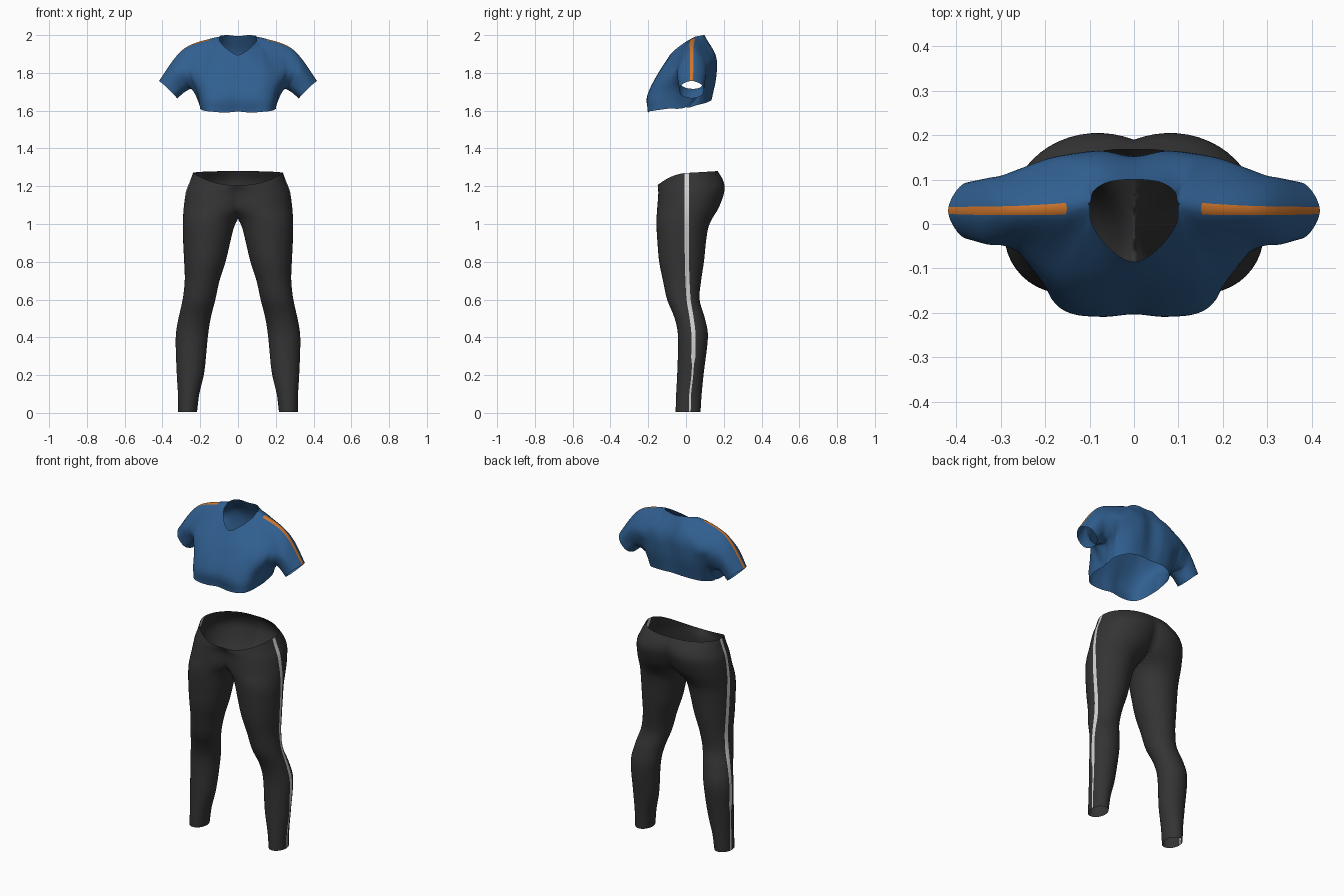
import bpy, bmesh, math
from mathutils import Vector

cube = bpy.data.objects.get("Cube")
if cube:
    bpy.data.objects.remove(cube, do_unlink=True)


def material(name, color):
    mat = bpy.data.materials.new(name)
    mat.use_nodes = True
    mat.diffuse_color = (*color, 1)
    bsdf = mat.node_tree.nodes["Principled BSDF"]
    bsdf.inputs["Base Color"].default_value = (*color, 1)
    bsdf.inputs["Roughness"].default_value = 0.8
    return mat


charcoal = material("charcoal fabric", (0.034, 0.034, 0.034))
white = material("white stripe", (0.65, 0.65, 0.65))
blue = material("blue fabric", (0.03, 0.115, 0.28))
orange = material("orange stripe", (0.62, 0.18, 0.025))


def spline(points, before, after, steps):
    """Smooth curve through the points, shaped at its ends by two extra points."""
    p = [before, *points, after]
    curve = []
    for i in range(1, len(p) - 2):
        a, b, c, d = p[i - 1:i + 3]
        for k in range(steps):
            t = k / steps
            curve.append(b + (c - a) * (t / 2) + (a * 2 - b * 5 + c * 4 - d) * (t * t / 2)
                         + (b * 3 - a - c * 3 + d) * (t ** 3 / 2))
    return curve + [points[-1].copy()]


def extend(end, inner):
    return end * 2 - inner


def add_grid(bm, grid, is_stripe, closed=False):
    """Skin a grid of points; faces lying in the centre plane are left out."""
    verts = [[bm.verts.new(p) for p in row] for row in grid]
    count = len(grid[0])
    for i in range(len(grid) - 1):
        for j in range(count if closed else count - 1):
            k = (j + 1) % count
            quad = [verts[i][j], verts[i][k], verts[i + 1][k], verts[i + 1][j]]
            if all(v.co.x < 1e-5 for v in quad):
                continue
            bm.faces.new(quad).material_index = int(is_stripe(i, j))


def finish(bm, name, materials):
    """Weld the half garment, mirror it and shade it smooth."""
    bmesh.ops.remove_doubles(bm, verts=bm.verts, dist=0.0002)
    loose = [v for v in bm.verts if not v.link_faces]
    bmesh.ops.delete(bm, geom=loose, context='VERTS')
    bmesh.ops.recalc_face_normals(bm, faces=bm.faces)
    mesh = bpy.data.meshes.new(name)
    bm.to_mesh(mesh)
    bm.free()
    for mat in materials:
        mesh.materials.append(mat)
    for poly in mesh.polygons:
        poly.use_smooth = True
    obj = bpy.data.objects.new(name, mesh)
    bpy.context.collection.objects.link(obj)
    mirror = obj.modifiers.new("mirror", 'MIRROR')
    mirror.use_clip = True
    mirror.merge_threshold = 0.0005


# Leggings: height, inner x, outer x, front y, back y, stripe y
leg_sections = [
    (0.005, .217, .317, -.055, .077, .02),
    (.1, .205, .318, -.052, .083, .022),
    (.22, .178, .325, -.046, .095, .035),
    (.4, .16, .33, -.042, .116, .04),
    (.5, .145, .315, -.06, .1, .03),
    (.6, .12, .293, -.1, .072, .014),
    (.7, .098, .282, -.122, .08, .008),
    (.8, .066, .285, -.142, .095, .005),
    (.9, .042, .29, -.151, .105, .004),
    (.98, .022, .292, -.156, .118, .004),
    (1.03, -.005, .291, -.156, .14, .004),
    (1.09, -.07, .287, -.152, .175, .004),
    (1.17, -.1, .276, -.147, .203, .004),
    (1.22, -.13, .257, -.148, .198, .004),
    (1.27, -.19, .238, -.15, .168, .004),
]


def leg_ring(section):
    """Closed ring that opens into half a pelvis where it crosses the centre."""
    z, x_in, x_out, front, back, stripe = section
    cx, rx = (x_in + x_out) / 2, (x_out - x_in) / 2
    cy, ry = (front + back) / 2, (back - front) / 2
    half = 0.011 if z > 0.28 else 0.005
    low = math.asin((stripe - half - cy) / ry)
    high = math.asin((stripe + half - cy) / ry)
    split = min(2.3, math.acos(max(-1, min(1, -cx / rx))))
    stops = [high, split, math.tau - split, math.tau + low]
    angles = []
    for a, b, n in zip(stops, stops[1:], (16, 12, 16)):
        angles += [a + (b - a) * k / n for k in range(n)]
    angles.append(stops[-1])
    lift = max(0, (z - 1.08) / 0.19)
    ring = []
    for a in angles:
        x, y = max(0, cx + rx * math.cos(a)), cy + ry * math.sin(a)
        drop = 0.06 * y - 0.055 * (max(0, -y) / 0.15) ** 2
        ring.append(Vector((x, y, z + drop * lift ** 2)))
    return ring


sections = [Vector(s) for s in leg_sections]
sections = spline(sections, extend(sections[0], sections[1]),
                  extend(sections[-1], sections[-2]), 5)
rings = [leg_ring(s) for s in sections]
bm = bmesh.new()
last = len(rings[0]) - 1
add_grid(bm, rings, lambda i, j: j == last, closed=True)
finish(bm, "leggings", [charcoal, white])

# Crop top: columns from the centre to the cuff, each from hem or underarm
# up to neckline or shoulder
front_columns = [
    [(0, -.195, 1.595), (0, -.2, 1.68), (0, -.145, 1.8), (0, -.085, 1.895)],
    [(.07, -.2, 1.59), (.07, -.205, 1.68), (.075, -.14, 1.81), (.055, -.055, 1.925)],
    [(.14, -.2, 1.595), (.14, -.195, 1.68), (.14, -.125, 1.82), (.095, 0, 1.965)],
    [(.18, -.17, 1.6), (.185, -.165, 1.68), (.19, -.1, 1.82), (.103, .045, 1.99)],
    [(.2, -.1, 1.61), (.21, -.11, 1.69), (.235, -.075, 1.82), (.15, .035, 1.98)],
    [(.2, 0, 1.62), (.225, -.06, 1.71), (.265, -.055, 1.82), (.23, .031, 1.957)],
    [(.235, .03, 1.71), (.265, -.03, 1.735), (.3, -.045, 1.82), (.29, .03, 1.925)],
    [(.275, .03, 1.703), (.295, -.027, 1.73), (.335, -.043, 1.8), (.345, .03, 1.865)],
    [(.322, .03, 1.665), (.34, -.028, 1.685), (.387, -.028, 1.732), (.418, .03, 1.757)],
]
# None marks a point shared with the front
back_columns = [
    [(0, .13, 1.655), (0, .148, 1.78), (0, .148, 1.89), (0, .1, 1.995)],
    [(.07, .135, 1.655), (.07, .16, 1.78), (.07, .158, 1.89), (.055, .095, 2)],
    [(.13, .125, 1.65), (.13, .155, 1.78), (.13, .15, 1.9), (.09, .075, 1.997)],
    [(.17, .1, 1.64), (.175, .14, 1.78), (.185, .14, 1.88), None],
    [(.195, .06, 1.63), (.21, .12, 1.77), (.235, .125, 1.87), None],
    [None, (.225, .105, 1.75), (.27, .115, 1.85), None],
    [None, (.265, .09, 1.735), (.305, .105, 1.83), None],
    [None, (.295, .087, 1.73), (.335, .1, 1.8), None],
    [None, (.34, .088, 1.685), (.387, .088, 1.732), None],
]
STEPS = 8
shoulder, underarm, stripe_start = 3 * STEPS, 5 * STEPS, 4 * STEPS


def column(own, other):
    """Rounds over into the other side wherever the two sides meet."""
    ends = [other[k] if own[e] == other[e] else extend(own[e], own[k])
            for e, k in ((0, 1), (-1, -2))]
    return spline(own, ends[0], ends[1], STEPS)


def panel(columns):
    rows = []
    for row in zip(*columns):
        mirrored = Vector((-row[1].x, row[1].y, row[1].z))
        rows.append(spline(list(row), mirrored, extend(row[-1], row[-2]), STEPS))
    return [list(col) for col in zip(*rows)]


fronts = [[Vector(p) for p in col] for col in front_columns]
backs = [[Vector(p or f) for p, f in zip(col, fcol)]
         for col, fcol in zip(back_columns, front_columns)]
front = panel([column(f, b) for f, b in zip(fronts, backs)])
back = panel([column(b, f) for f, b in zip(fronts, backs)])

# Join the panels along the shoulder and underarm seams
for end, start in ((-1, shoulder), (0, underarm)):
    for f, b in zip(front[start:], back[start:]):
        seam = (f[end] + b[end]) / 2
        f[end], b[end] = seam, seam.copy()

bm = bmesh.new()
top_row = len(front[0]) - 2
for side in (front, back):
    for col in side:
        for p in col:
            p.x = max(0, p.x)
    add_grid(bm, side, lambda i, j: i >= stripe_start and j == top_row)
finish(bm, "crop_top", [blue, orange])
